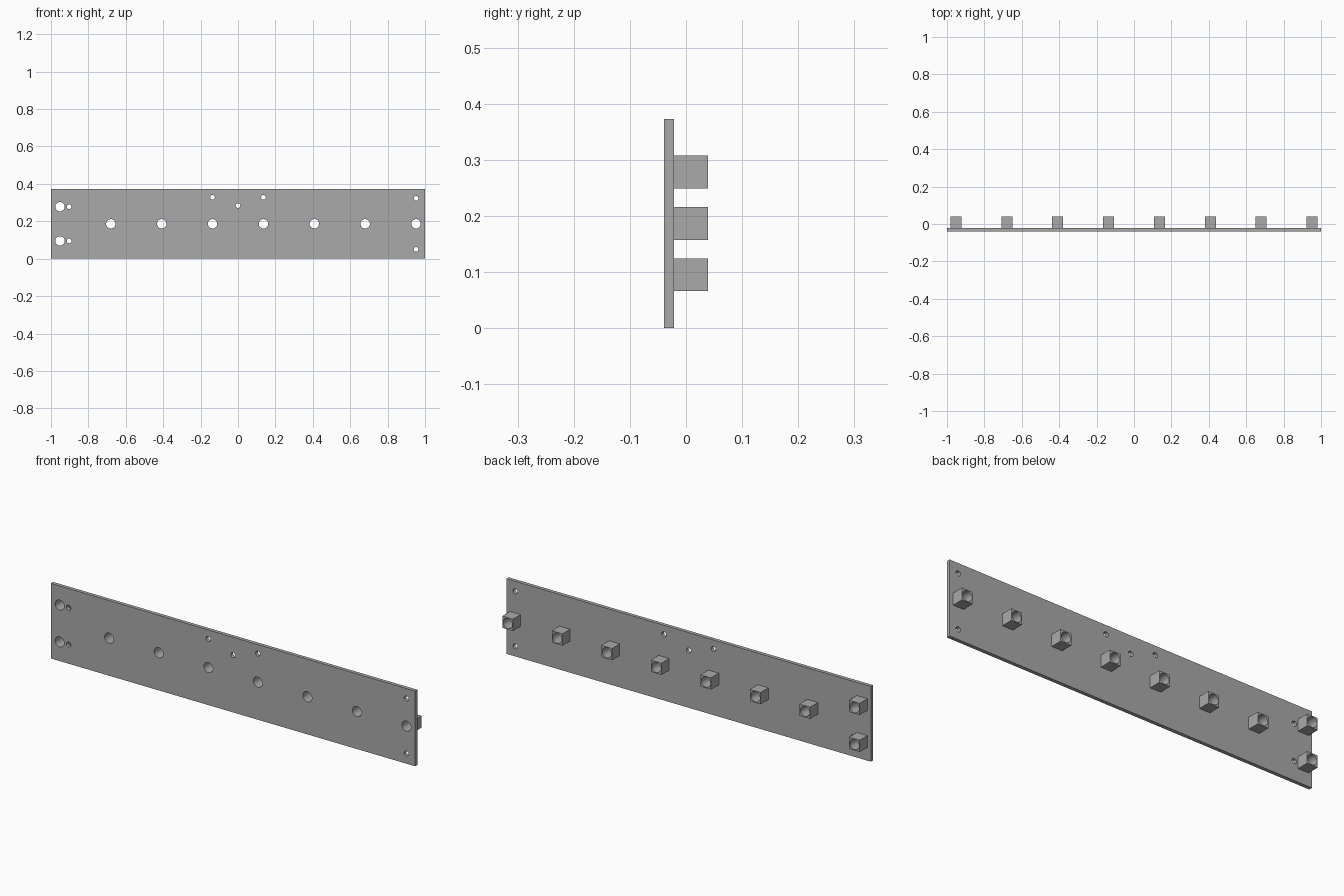
import bpy
import bmesh
import math
from mathutils import Matrix, Vector

cube = bpy.data.objects.get("Cube")
if cube:
    bpy.data.objects.remove(cube, do_unlink=True)

HEIGHT = 0.373
FRONT, SEAM, BACK = -0.039, -0.021, 0.039
MID = HEIGHT / 2
PITCH = 0.272
END = 3.5 * PITCH
BORE, PIN = 0.025, 0.0125
BLOCK = 0.0585

# Sockets: an evenly spaced row, with a stacked pair at the right end
sockets = [(-END + i * PITCH, MID) for i in range(1, 8)]
sockets += [(-END, MID + s * 0.0915) for s in (-1, 1)]

# Small fixing holes
pins = [(-0.903, MID + s * 0.0915) for s in (-1, 1)]
pins += [(s * PITCH / 2, 0.328) for s in (-1, 1)]
pins += [(0, 0.284)]
pins += [(END, MID + s * 0.1365) for s in (-1, 1)]

grey = bpy.data.materials.new("grey plastic")
grey.use_nodes = True
colour = (0.4, 0.4, 0.4, 1)
grey.diffuse_color = colour
grey.node_tree.nodes["Principled BSDF"].inputs["Base Color"].default_value = colour


def finish(name, bm):
    mesh = bpy.data.meshes.new(name)
    bm.to_mesh(mesh)
    bm.free()
    mesh.materials.append(grey)
    obj = bpy.data.objects.new(name, mesh)
    bpy.context.collection.objects.link(obj)
    return obj


def box(name, x, z, width, height, y0, y1):
    bm = bmesh.new()
    place = Matrix.Translation((x, (y0 + y1) / 2, z))
    size = Matrix.Diagonal(Vector((width, y1 - y0, height, 1)))
    bmesh.ops.create_cube(bm, size=1, matrix=place @ size)
    return finish(name, bm)


def drill(obj, holes):
    """Cut round holes along y; holes are (x, z, radius)."""
    bm = bmesh.new()
    for x, z, radius in holes:
        bmesh.ops.create_cone(
            bm, cap_ends=True, segments=32, radius1=radius, radius2=radius, depth=0.4,
            matrix=Matrix.Translation((x, 0, z)) @ Matrix.Rotation(math.pi / 2, 4, "X"))
    cutter = finish("hole_cutter", bm)
    cutter.hide_render = True
    mod = obj.modifiers.new("holes", "BOOLEAN")
    mod.operation = "DIFFERENCE"
    mod.solver = "EXACT"
    mod.object = cutter
    bpy.ops.object.select_all(action="DESELECT")
    obj.select_set(True)
    bpy.context.view_layer.objects.active = obj
    bpy.ops.object.modifier_apply(modifier=mod.name)
    bpy.data.objects.remove(cutter, do_unlink=True)
    bpy.ops.object.shade_smooth_by_angle(angle=math.radians(30))


# Flat panel with all holes
panel = box("panel", 0, MID, 2, HEIGHT, FRONT, SEAM)
drill(panel, [(x, z, BORE) for x, z in sockets] + [(x, z, PIN) for x, z in pins])

# Bored square sockets on the back
for i, (x, z) in enumerate(sockets, 1):
    socket = box(f"socket_{i}", x, z, BLOCK, BLOCK, SEAM, BACK)
    drill(socket, [(x, z, BORE)])
